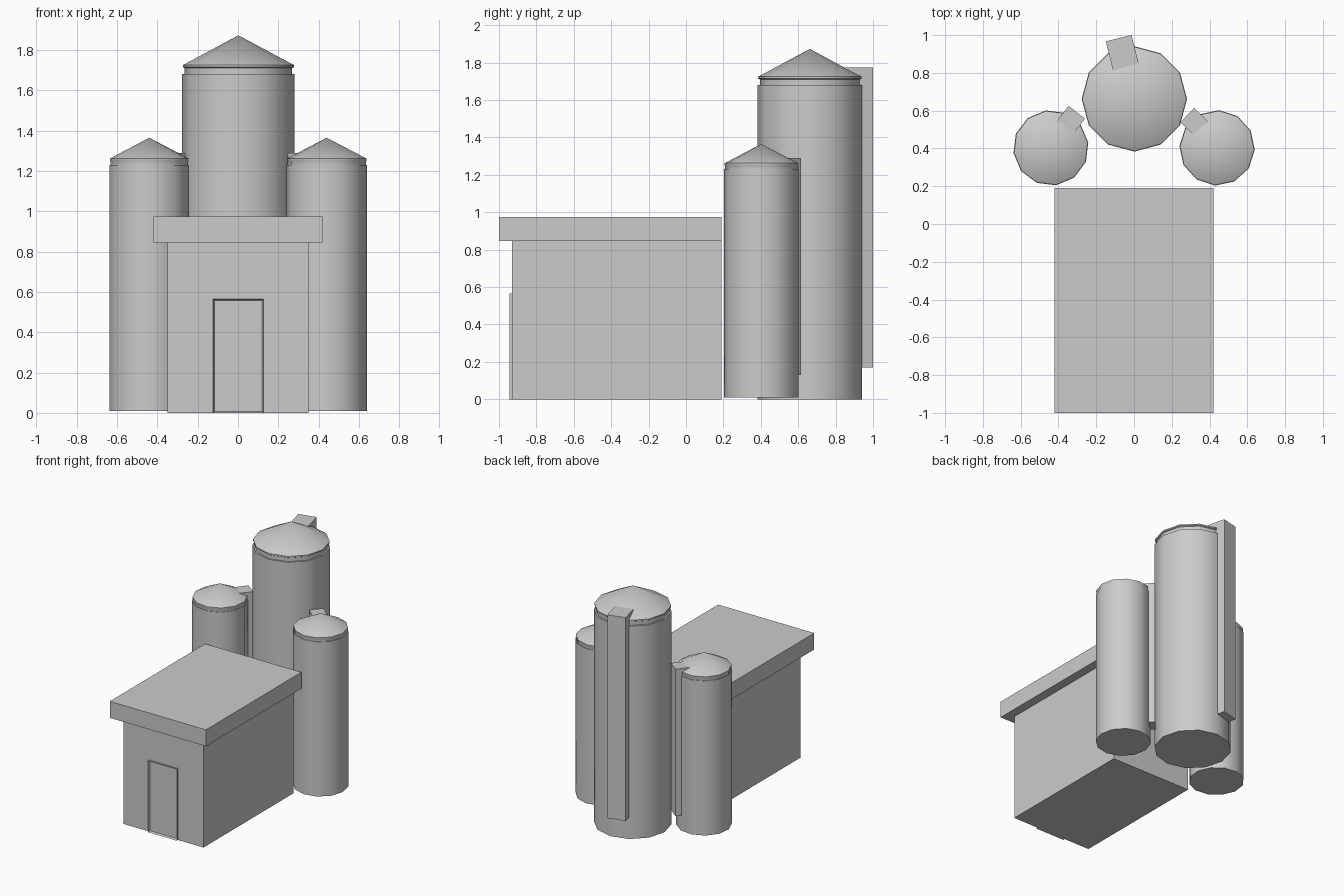
import bpy, bmesh
from math import cos, sin, pi, radians

if "Cube" in bpy.data.objects:
    bpy.data.objects.remove(bpy.data.objects["Cube"])


def add_object(name, bm):
    bmesh.ops.recalc_face_normals(bm, faces=bm.faces)
    mesh = bpy.data.meshes.new(name)
    bm.to_mesh(mesh)
    bm.free()
    obj = bpy.data.objects.new(name, mesh)
    bpy.context.collection.objects.link(obj)
    bpy.ops.object.select_all(action='DESELECT')
    obj.select_set(True)
    bpy.context.view_layer.objects.active = obj
    bpy.ops.object.shade_smooth_by_angle(angle=radians(40))
    return obj


def box(name, lo, hi, turn=0.0, inset=None):
    bm = bmesh.new()
    bmesh.ops.create_cube(bm, size=1)
    for v in bm.verts:
        v.co = [v.co[i] * (hi[i] - lo[i]) for i in range(3)]
    if inset:  # sunken panel on the front face
        width, depth = inset
        bm.normal_update()
        front = [f for f in bm.faces if f.normal.y < -0.9]
        bmesh.ops.inset_region(bm, faces=front, thickness=width)
        for v in front[0].verts:
            v.co.y += depth
    obj = add_object(name, bm)
    obj.location = [(a + b) / 2 for a, b in zip(lo, hi)]
    obj.rotation_euler.z = radians(turn)
    return obj


def lathe(name, profile, centre, turn, sides=12):
    # profile runs from the bottom centre to the apex as (radius, height)
    bm = bmesh.new()
    rings = []
    for r, z in profile:
        if r == 0:
            rings.append([bm.verts.new((0, 0, z))] * sides)
        else:
            rings.append([bm.verts.new((r * cos(2 * pi * i / sides),
                                        r * sin(2 * pi * i / sides), z))
                          for i in range(sides)])
    for a, b in zip(rings, rings[1:]):
        for i in range(sides):
            j = (i + 1) % sides
            bm.faces.new(list(dict.fromkeys((a[i], a[j], b[j], b[i]))))
    obj = add_object(name, bm)
    obj.location = (*centre, 0)
    obj.rotation_euler.z = radians(turn)
    return obj


def tower(name, centre, r, base, top, neck, rim, apex, turn):
    # cylinder, recessed neck, rim and conical cap
    lathe(name, [(0, base), (r, base), (r, top), (r - neck, top),
                 (r - neck, rim - 0.015), (r - 0.003, rim - 0.01),
                 (r - 0.003, rim), (0, apex)], centre, turn)


def duct(name, centre, w, d, z0, z1, turn):
    x, y = centre
    box(name, (x - w / 2, y - d / 2, z0), (x + w / 2, y + d / 2, z1), turn)


# Front hall with overhanging roof and door
box("hall", (-0.35, -0.93, 0), (0.35, 0.19, 0.845))
box("hall_roof", (-0.42, -1.0, 0.845), (0.42, 0.19, 0.975))
box("door_frame", (-0.125, -0.945, 0), (0.127, -0.91, 0.565), inset=(0.014, 0.02))

# Central tower and its rear duct
tower("main_tower", (0.002, 0.662), 0.279, 0.0, 1.68, 0.012, 1.725, 1.873, 0)
duct("main_duct", (-0.062, 0.906), 0.14, 0.16, 0.17, 1.775, 14)

# Side towers with their ducts
for side, label, turn in ((-1, "left", 8), (1, "right", -3)):
    tower(label + "_tower", (side * 0.44, 0.403), 0.2, 0.01, 1.23, 0.005,
          1.262, 1.365, turn)
duct("left_duct", (-0.335, 0.55), 0.105, 0.11, 0.13, 1.29, 52)
duct("right_duct", (0.32, 0.54), 0.105, 0.105, 0.13, 1.29, 47)
